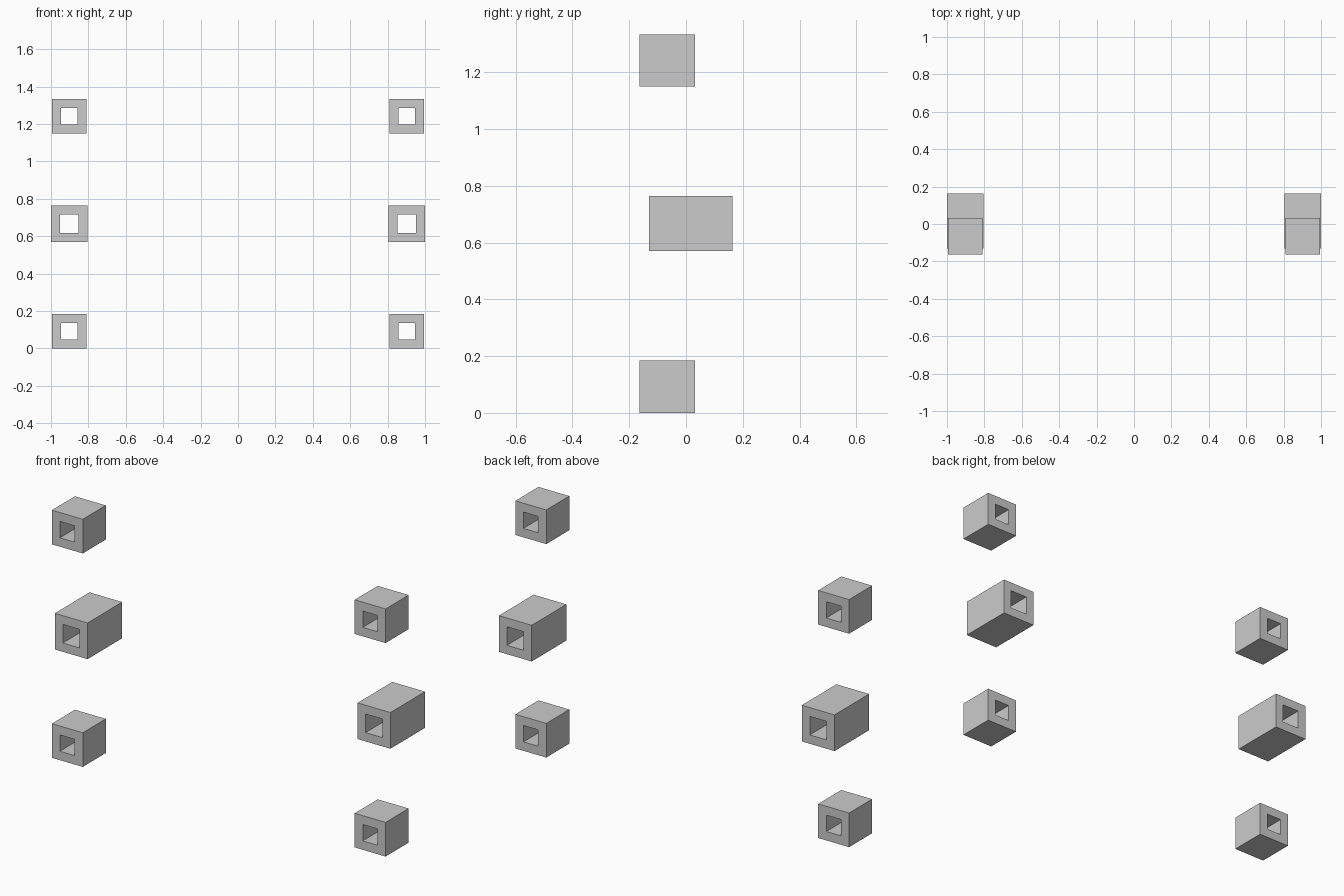
import bpy, bmesh

if "Cube" in bpy.data.objects:
    bpy.data.objects.remove(bpy.data.objects["Cube"])


def square_tube(name, x, z, size, hole, y0, y1):
    """Square tube along y with an open square bore."""
    bm = bmesh.new()
    corners = [(-1, -1), (1, -1), (1, 1), (-1, 1)]

    def ring(width, y):
        h = width / 2
        return [bm.verts.new((a * h, y, b * h)) for a, b in corners]

    loops = [ring(size, y0), ring(size, y1), ring(hole, y1), ring(hole, y0)]
    for k in range(4):
        p, q = loops[k], loops[(k + 1) % 4]
        for i in range(4):
            j = (i + 1) % 4
            bm.faces.new((p[i], p[j], q[j], q[i]))
    bmesh.ops.recalc_face_normals(bm, faces=bm.faces)
    mesh = bpy.data.meshes.new(name)
    bm.to_mesh(mesh)
    bm.free()
    obj = bpy.data.objects.new(name, mesh)
    obj.location = (x, 0, z)
    bpy.context.collection.objects.link(obj)


# Two columns of hinge knuckles: short lower and upper, longer middle
for side, sx in (("left", -1), ("right", 1)):
    x = sx * 0.9025
    square_tube(f"lower_sleeve_{side}", x, 0.092, 0.184, 0.088, -0.164, 0.032)
    square_tube(f"middle_sleeve_{side}", x, 0.667, 0.195, 0.1, -0.131, 0.164)
    square_tube(f"upper_sleeve_{side}", x, 1.242, 0.184, 0.088, -0.164, 0.032)
